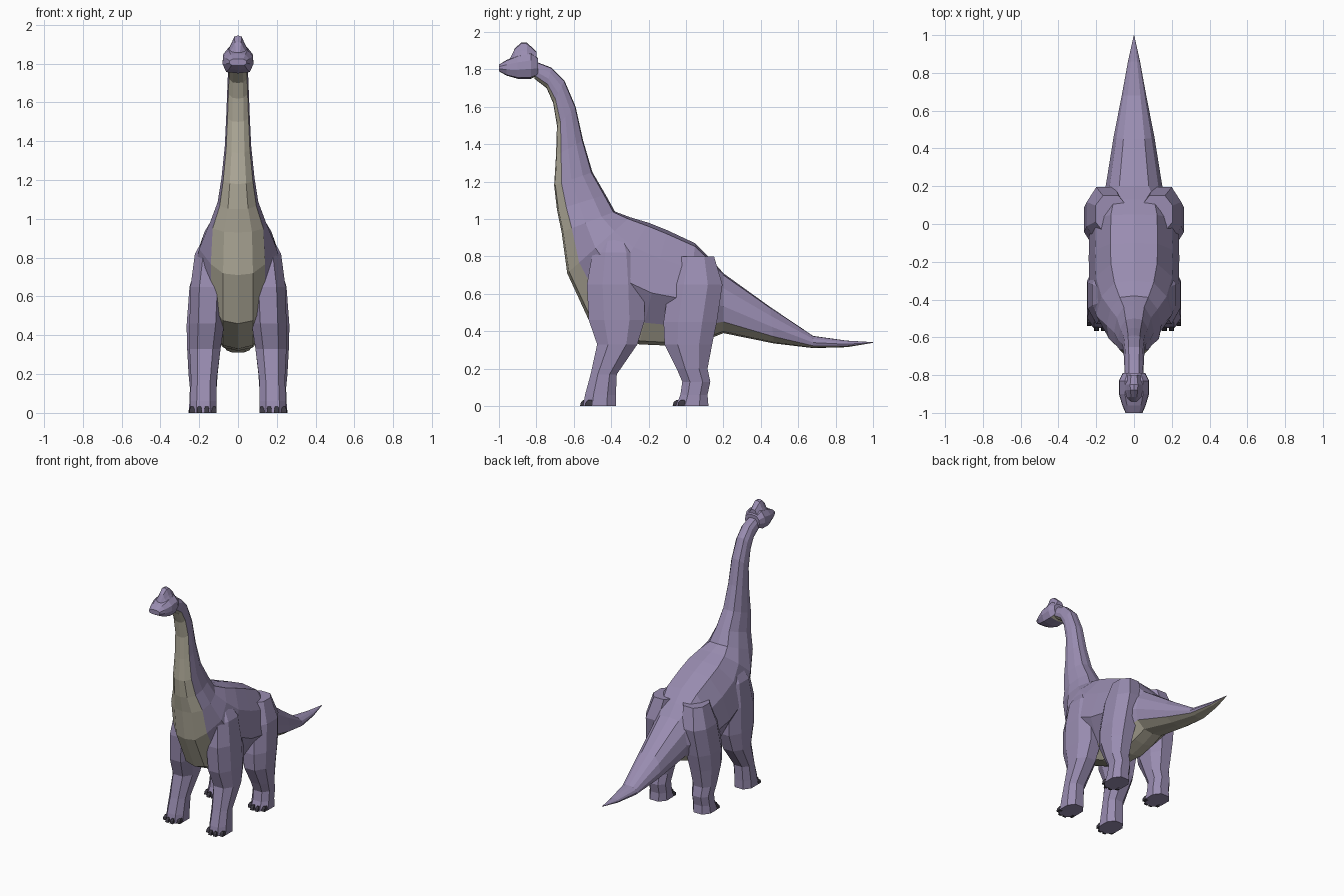
import bpy
import bmesh
from mathutils import Vector

cube = bpy.data.objects.get("Cube")
if cube:
    bpy.data.objects.remove(cube, do_unlink=True)


def material(name, colour):
    mat = bpy.data.materials.new(name)
    mat.use_nodes = True
    mat.diffuse_color = (*colour, 1)
    mat.node_tree.nodes["Principled BSDF"].inputs["Base Color"].default_value = (*colour, 1)
    return mat


skin = material("purple skin", (0.32, 0.265, 0.44))
belly = material("cream underside", (0.46, 0.43, 0.34))
claw = material("dark claw", (0.045, 0.04, 0.055))


def loft(name, rings, mats, pale=lambda ring, side: False):
    """Skin a list of equal closed rings, cap both ends, colour strips by rule."""
    bm = bmesh.new()
    rows = [[bm.verts.new(p) for p in ring] for ring in rings]
    count = len(rows[0])
    for r in range(len(rows) - 1):
        for s in range(count):
            n = (s + 1) % count
            face = bm.faces.new((rows[r][s], rows[r][n], rows[r + 1][n], rows[r + 1][s]))
            face.material_index = int(pale(r, s))
    bm.faces.new(rows[0])
    bm.faces.new(rows[-1])
    bmesh.ops.remove_doubles(bm, verts=bm.verts, dist=0.0005)
    bmesh.ops.recalc_face_normals(bm, faces=bm.faces)
    mesh = bpy.data.meshes.new(name)
    bm.to_mesh(mesh)
    bm.free()
    for mat in mats:
        mesh.materials.append(mat)
    obj = bpy.data.objects.new(name, mesh)
    bpy.context.collection.objects.link(obj)
    return obj


def section(top, bottom, width, half):
    """Symmetric ring between a top and a bottom point; half lists (x share, depth share)."""
    top, bottom = Vector((0, *top)), Vector((0, *bottom))
    right = [top.lerp(bottom, t) + Vector((x * width, 0, 0)) for x, t in half]
    left = [Vector((-p.x, p.y, p.z)) for p in reversed(right[1:-1])]
    return right + left


# Neck, trunk and tail: top point, bottom point, half width
spine = [
    ((-.80, 1.84), (-.81, 1.75), .050), ((-.72, 1.81), (-.745, 1.70), .052),
    ((-.65, 1.74), (-.71, 1.62), .055), ((-.59, 1.60), (-.69, 1.50), .060),
    ((-.55, 1.42), (-.695, 1.34), .068), ((-.50, 1.25), (-.705, 1.18), .085),
    ((-.43, 1.13), (-.69, 1.05), .105), ((-.38, 1.04), (-.665, .93), .145),
    ((-.30, 1.01), (-.635, .71), .200), ((-.20, .98), (-.52, .46), .235),
    ((-.10, .94), (-.25, .33), .240), ((.05, .87), (-.02, .32), .235),
    ((.13, .79), (.10, .35), .205), ((.20, .71), (.20, .39), .150),
    ((.45, .53), (.47, .335), .108), ((.68, .375), (.68, .31), .065),
    ((.86, .35), (.86, .315), .032), ((1.0, .342), (1.0, .338), .001),
]
rings = []
for top, bottom, w in spine:
    edge = min(.9, .14 / w)
    half = [(0, 0), (.52, .03), (.86, .25), (1, .55), (edge, .81), (edge * .55, .97), (0, 1)]
    rings.append(section(top, bottom, w, half))
loft("body_neck_and_tail", rings, (skin, belly), lambda r, s: 4 <= s <= 7)

# Head: y, bottom, top, half width
head = [(-1.0, 1.79, 1.825, .045), (-.96, 1.767, 1.85, .062), (-.90, 1.75, 1.875, .080),
        (-.83, 1.75, 1.89, .080), (-.79, 1.77, 1.86, .060)]
head_half = [(0, 0), (.6, .04), (.95, .3), (1, .62), (.75, .95), (0, 1)]
loft("head", [section((y, t), (y, b), w, head_half) for y, b, t, w in head],
     (skin, belly), lambda r, s: r == 3 and 4 <= s <= 5)

# Domed crest on the skull
crest = [(-.94, 1.84, 1.86, .030), (-.915, 1.84, 1.912, .045), (-.88, 1.84, 1.945, .055),
         (-.85, 1.84, 1.943, .058), (-.80, 1.84, 1.895, .045)]
crest_half = [(0, 0), (.35, .06), (.65, .45), (1, .8), (1, 1), (0, 1)]
loft("crest", [section((y, t), (y, b), w, crest_half) for y, b, t, w in crest], (skin,))

# Legs: height, front y, back y, inner x, outer x
legs = {
    "front": [(0, -.55, -.375, .11, .25), (.06, -.54, -.375, .11, .247),
              (.17, -.51, -.37, .11, .242), (.33, -.475, -.26, .09, .250),
              (.46, -.52, -.22, .07, .250), (.65, -.53, -.225, .06, .245),
              (.82, -.50, -.25, .05, .222), (.95, -.44, -.32, .04, .150)],
    "hind": [(0, -.055, .12, .11, .255), (.06, -.03, .115, .11, .25),
             (.13, -.02, .13, .11, .248), (.20, -.05, .115, .105, .255),
             (.33, -.115, .14, .09, .262), (.45, -.12, .165, .07, .265),
             (.65, -.09, .195, .05, .250), (.80, -.04, .15, .04, .205)],
}
corner = [(.5, -1), (1, -.45), (1, .45), (.5, 1), (-.5, 1), (-1, .45), (-1, -.45), (-.5, -1)]


def box_ring(x, y, z, hx, hy):
    return [Vector((x + a * hx, y + b * hy, z)) for a, b in ((-1, -1), (1, -1), (1, 1), (-1, 1))]


for pair, levels in legs.items():
    for side_name, side in (("left", 1), ("right", -1)):
        rings = []
        for z, front, back, inner, outer in levels:
            cx, cy = side * (inner + outer) / 2, (front + back) / 2
            hx, hy = (outer - inner) / 2, (back - front) / 2
            rings.append([Vector((cx + a * hx, cy + b * hy, z)) for a, b in corner])
        loft(f"{pair}_{side_name}_leg", rings, (skin,))
        # Four short claws around the front of each foot
        _, front, _, inner, outer = levels[0]
        for i in range(4):
            u = (i - 1.5) / 1.5
            x = side * (inner + outer) / 2 + u * .057
            y = front + .03 * u * u
            loft(f"{pair}_{side_name}_claw_{i + 1}",
                 [box_ring(x, y, 0, .013, .02), box_ring(x, y + .002, .02, .012, .017),
                  box_ring(x, y + .008, .032, .008, .01)], (claw,))
